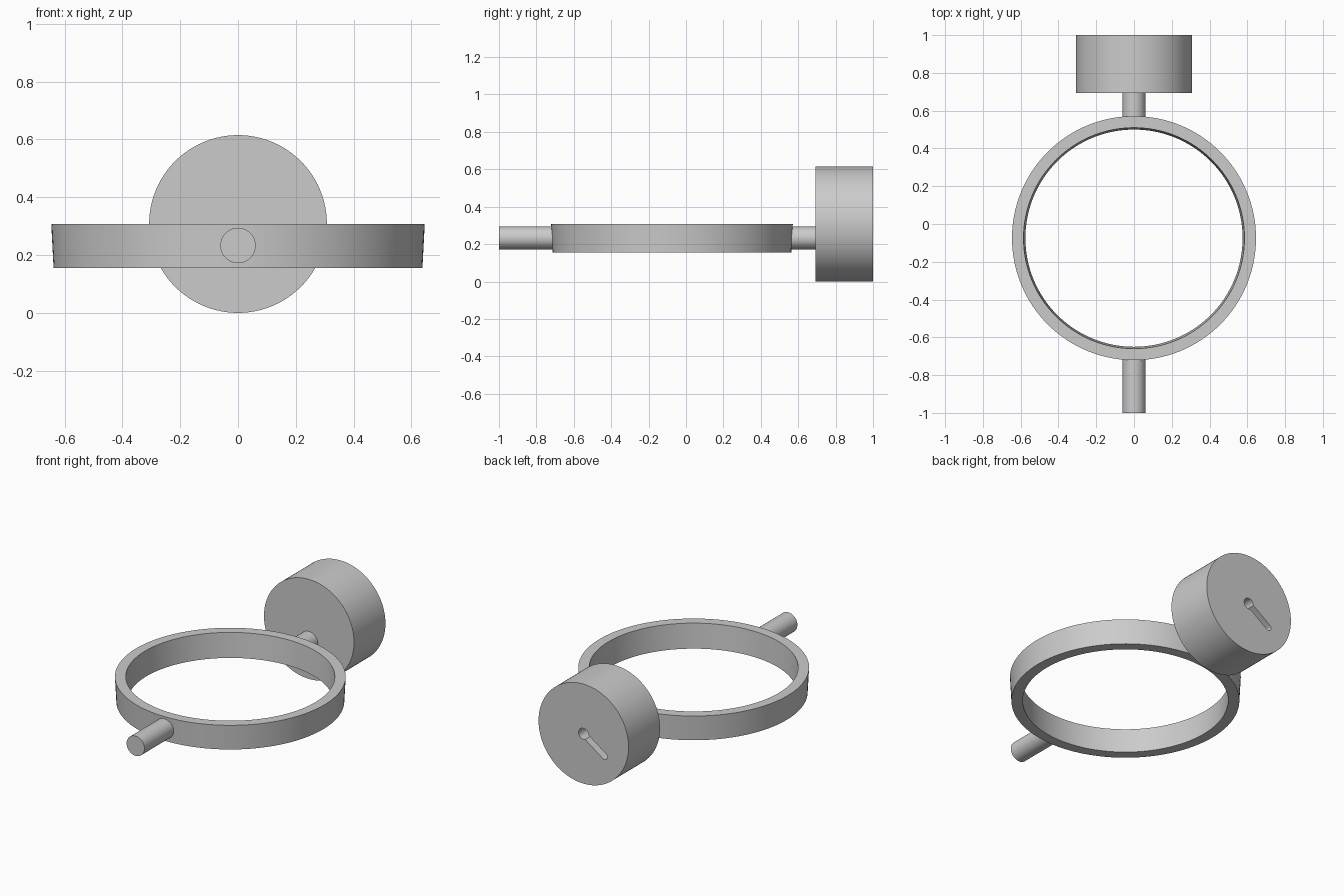
import bpy, bmesh
from math import pi, sin, cos, acos, radians
from mathutils import Matrix, Vector

cube = bpy.data.objects.get("Cube")
if cube:
    bpy.data.objects.remove(cube, do_unlink=True)

grey = bpy.data.materials.new("plain grey")
grey.use_nodes = True
colour = (0.6, 0.6, 0.6, 1)
grey.diffuse_color = colour
grey.node_tree.nodes["Principled BSDF"].inputs["Base Color"].default_value = colour


def add_object(name, bm):
    bmesh.ops.recalc_face_normals(bm, faces=bm.faces)
    mesh = bpy.data.meshes.new(name)
    bm.to_mesh(mesh)
    bm.free()
    mesh.materials.append(grey)
    obj = bpy.data.objects.new(name, mesh)
    bpy.context.collection.objects.link(obj)
    return obj


def smooth(obj):
    bpy.ops.object.select_all(action="DESELECT")
    obj.select_set(True)
    bpy.context.view_layer.objects.active = obj
    bpy.ops.object.shade_smooth_by_angle(angle=radians(30))


def rod(name, radius, y0, y1, z, sides):
    """Cylinder lying along y."""
    bm = bmesh.new()
    place = Matrix.Translation((0, (y0 + y1) / 2, z)) @ Matrix.Rotation(pi / 2, 4, "X")
    bmesh.ops.create_cone(bm, cap_ends=True, segments=sides, radius1=radius,
                          radius2=radius, depth=y1 - y0, matrix=place)
    return add_object(name, bm)


# Slightly tapered ring, spun from its cross-section
ring_y = -0.075
bm = bmesh.new()
section = [(0.575, 0.155), (0.638, 0.155), (0.646, 0.308), (0.585, 0.308)]
verts = [bm.verts.new((r, ring_y, z)) for r, z in section]
edges = [bm.edges.new((verts[i], verts[(i + 1) % 4])) for i in range(4)]
bmesh.ops.spin(bm, geom=verts + edges, cent=(0, ring_y, 0), axis=(0, 0, 1),
               angle=2 * pi, steps=128, use_merge=True)
bmesh.ops.remove_doubles(bm, verts=bm.verts, dist=0.0001)
smooth(add_object("ring", bm))

# Pins on either side of the ring
smooth(rod("front_pin", 0.061, -1.0, -0.685, 0.233, 48))
smooth(rod("back_pin", 0.061, 0.535, 0.70, 0.233, 48))

# Drum at the back
drum_z = 0.3075
drum = rod("drum", 0.3075, 0.693, 1.0, drum_z, 96)

# Keyhole recess: a round hole with a narrower slanted slot
hole, half, length, depth = 0.034, 0.02, 0.175, 0.08
start = acos((hole ** 2 - half ** 2) ** 0.5 / hole)
outline = []
for i in range(25):
    a = start + (2 * pi - 2 * start) * i / 24
    outline.append((hole * cos(a), hole * sin(a)))
for i in range(13):
    a = -pi / 2 + pi * i / 12
    outline.append((length + half * cos(a), half * sin(a)))
slant = radians(35)
bm = bmesh.new()
points = [bm.verts.new((-(u * cos(slant) - v * sin(slant)), 1 - depth,
                        drum_z - u * sin(slant) - v * cos(slant))) for u, v in outline]
face = bm.faces.new(points)
extruded = bmesh.ops.extrude_face_region(bm, geom=[face])["geom"]
bmesh.ops.translate(bm, vec=Vector((0, depth + 0.05, 0)),
                    verts=[g for g in extruded if isinstance(g, bmesh.types.BMVert)])
cutter = add_object("keyhole_cutter", bm)
cutter.hide_render = True

cut = drum.modifiers.new("keyhole", "BOOLEAN")
cut.operation = "DIFFERENCE"
cut.solver = "EXACT"
cut.object = cutter
bpy.ops.object.select_all(action="DESELECT")
drum.select_set(True)
bpy.context.view_layer.objects.active = drum
bpy.ops.object.modifier_apply(modifier=cut.name)
bpy.data.objects.remove(cutter, do_unlink=True)
smooth(drum)
